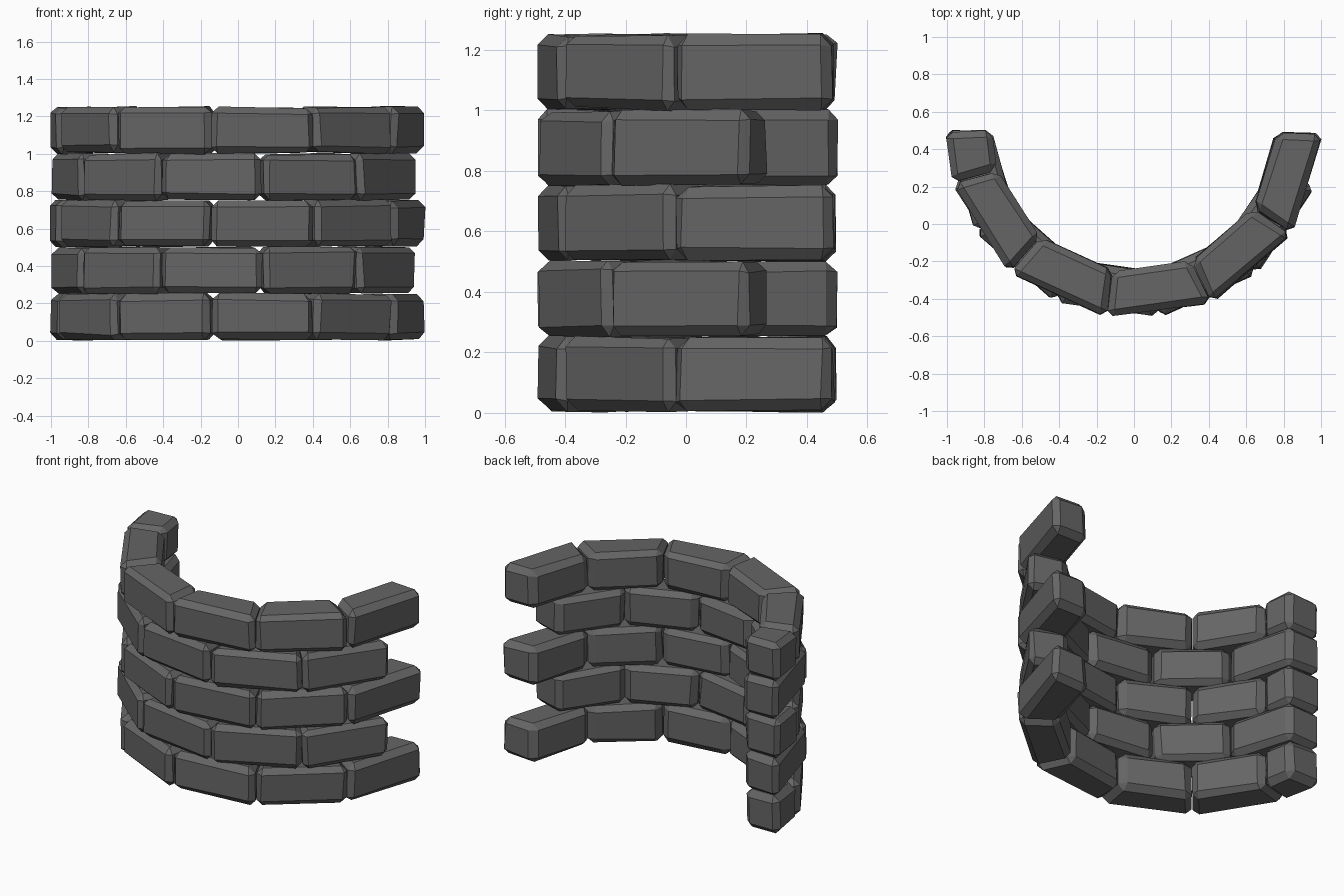
import bpy, bmesh, math, random
from mathutils import Vector

if "Cube" in bpy.data.objects:
    bpy.data.objects.remove(bpy.data.objects["Cube"])

random.seed(4)
CENTRE_Y = 0.5          # centre of the wall's arc
R_IN, R_OUT = 0.762, 1.008
STEP = 32.6             # degrees covered by one full brick
COURSE = 0.25

stone = bpy.data.materials.new("dark grey stone")
stone.diffuse_color = (0.13, 0.13, 0.13, 1)
stone.use_nodes = True
stone.node_tree.nodes["Principled BSDF"].inputs["Base Color"].default_value = stone.diffuse_color


def brick(name, a0, a1, z0):
    """Straight wedge-shaped block between two angles, worn and chamfered."""
    bm = bmesh.new()
    j = lambda s: random.uniform(-s, s)
    rings = []
    for z in (z0 + 0.004, z0 + 0.251):
        ring = []
        for r, a in ((R_IN, a0), (R_OUT, a0), (R_OUT, a1), (R_IN, a1)):
            t = math.radians(a)
            ring.append(bm.verts.new(Vector((r * math.cos(t) + j(0.007),
                                             CENTRE_Y + r * math.sin(t) + j(0.004),
                                             z + j(0.006)))))
        rings.append(ring)
    lo, hi = rings
    bm.faces.new(lo[::-1])
    bm.faces.new(hi)
    for i in range(4):
        k = (i + 1) % 4
        bm.faces.new((lo[i], lo[k], hi[k], hi[i]))
    bmesh.ops.recalc_face_normals(bm, faces=bm.faces[:])
    bmesh.ops.bevel(bm, geom=bm.edges[:], offset=random.uniform(0.03, 0.038),
                    segments=1, profile=0.5, affect='EDGES')
    # slight wear on the chamfered corners
    for v in bm.verts:
        v.co += Vector((j(0.004), j(0.004), j(0.004)))
        v.co.z = max(v.co.z, 0.0)
    bmesh.ops.recalc_face_normals(bm, faces=bm.faces[:])
    me = bpy.data.meshes.new(name)
    bm.to_mesh(me)
    bm.free()
    me.materials.append(stone)
    bpy.context.collection.objects.link(bpy.data.objects.new(name, me))


# five courses; odd ones start with a half brick on the left
for row in range(5):
    start = 180.0
    spans = ([STEP / 2] if row % 2 == 0 else []) + [STEP] * 5
    for n, span in enumerate(spans):
        brick(f"brick_course{row + 1}_{n + 1}", start + 0.2, start + span - 0.2, row * COURSE)
        start += span
